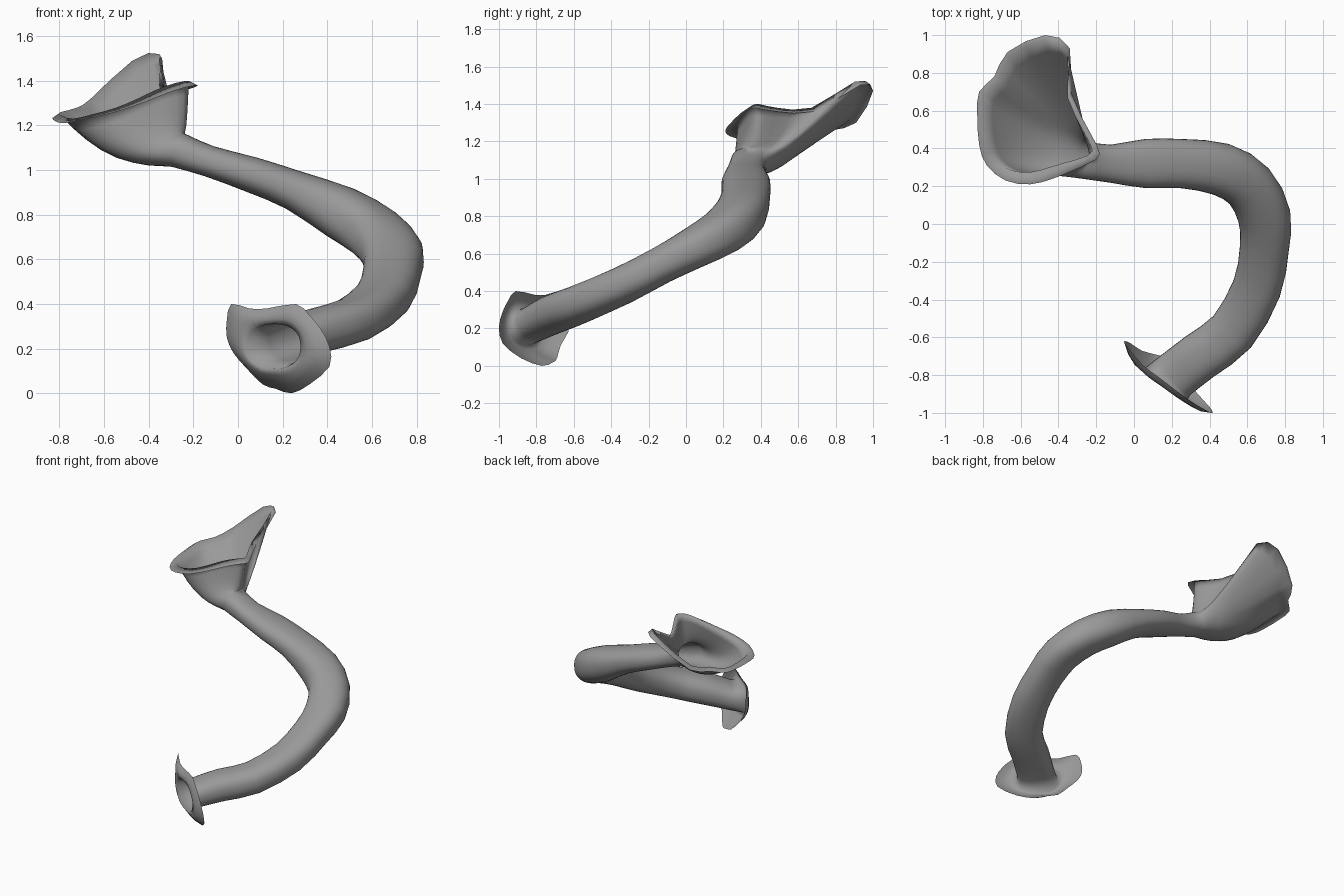
import bpy
import bmesh
from math import cos, sin, pi, copysign
from mathutils import Vector

SIDES = 32

cube = bpy.data.objects.get("Cube")
if cube:
    bpy.data.objects.remove(cube, do_unlink=True)

# Centre line of the tube: x, y, z, half width, half height
STATIONS = [
    (.22, -.8, .23, .13, .09), (.35, -.7, .28, .13, .1), (.52, -.57, .33, .13, .1),
    (.65, -.34, .43, .13, .1), (.69, -.13, .54, .13, .1), (.69, .04, .63, .14, .11),
    (.61, .2, .72, .14, .12), (.46, .29, .81, .14, .12), (.25, .32, .91, .13, .09),
    (.06, .32, .98, .13, .08), (-.13, .32, 1.04, .1, .07), (-.27, .34, 1.09, .1, .08),
]

# Wavy outline of the lower flange, from its top round the right side
FLANGE_RIM = [
    (.13, -.81, .38), (.05, -.75, .38), (-.03, -.66, .4), (-.05, -.63, .33),
    (-.05, -.62, .25), (-.02, -.63, .18), (.04, -.67, .11), (.11, -.69, .04),
    (.17, -.71, .02), (.24, -.77, 0), (.32, -.88, .04), (.41, -.98, .12),
    (.41, -1, .21), (.37, -.98, .29), (.32, -.95, .35), (.26, -.91, .4),
]

# Outline of the upper scoop, from its pointed corner round the front
SCOOP_RIM = [
    (-.18, .37, 1.38), (-.24, .32, 1.37), (-.33, .28, 1.34), (-.43, .24, 1.3),
    (-.55, .21, 1.26), (-.68, .23, 1.23), (-.78, .31, 1.21), (-.82, .42, 1.22),
    (-.83, .58, 1.23), (-.82, .7, 1.24), (-.74, .78, 1.26), (-.67, .91, 1.3),
    (-.47, 1, 1.47), (-.34, .93, 1.5), (-.33, .69, 1.36), (-.23, .48, 1.36),
]


def smooth_path(padded, steps):
    """Smooth curve through all points but the first and last."""
    path = []
    for a, b, c, d in zip(padded, padded[1:], padded[2:], padded[3:]):
        for step in range(steps):
            t = step / steps
            path.append(b + (c - a) * (t / 2) + (2 * a - 5 * b + 4 * c - d) * (t * t / 2)
                        + (3 * b - a - 3 * c + d) * (t ** 3 / 2))
    return path


def smooth_loop(points):
    """Closed outline with one extra point on each side."""
    points = [Vector(p) for p in points]
    return smooth_path([points[-1]] + points + points[:2], 2)


def fuller(value):
    """Push a sine or cosine outward for a slightly boxy oval."""
    return copysign(abs(value) ** .85, value)


def oval(centre, side, up):
    angles = [2 * pi * k / SIDES for k in range(SIDES)]
    return [centre + up * fuller(cos(a)) - side * fuller(sin(a)) for a in angles]


def tube_rings(stations):
    """Oval cross-sections that stay level along the path."""
    points = [Vector(s) for s in stations]
    start, end = 2 * points[0] - points[1], 2 * points[-1] - points[-2]
    path = smooth_path([start] + points + [end], 2) + [points[-1]]
    rings = []
    for i, station in enumerate(path):
        step = path[min(i + 1, len(path) - 1)] - path[max(i - 1, 0)]
        tangent = Vector(step[:3]).normalized()
        side = tangent.cross(Vector((0, 0, 1))).normalized()
        up = side.cross(tangent)
        rings.append(oval(Vector(station[:3]), side * station[3], up * station[4]))
    return rings


def bowl_point(p, q, t):
    """Point on the bowl wall: rounded at the front, straighter at the back."""
    back = min(1, max(0, (q.y - .4) / .45))
    point = p.lerp(q, t ** .5)
    point.z = p.z + (q.z - p.z) * t ** (1.4 - .8 * back)
    return point


def lip_point(p, middle):
    """Step in from the scoop rim, further along the front."""
    inward = Vector((middle.x - p.x, middle.y - p.y, 0)).normalized()
    return p + inward * (.03 + .035 * max(0, inward.y)) + Vector((0, 0, .02))


# Tube
tube = tube_rings(STATIONS)

# Lower flange, with a slanted mouth that leads into the tube
flange_rim = smooth_loop(FLANGE_RIM)
mouth = oval(Vector((.16, -.855, .21)), Vector((.12, -.08, 0)), Vector((0, 0, .1)))
forward = Vector((-.01, -.015, 0))
flange = [flange_rim]
for t in (.65, .3):
    flange.append([p.lerp(q, t) + forward for p, q in zip(mouth, flange_rim)])
flange.append(mouth)

# Bowl of the scoop, ending in a broad lip
scoop_rim = smooth_loop(SCOOP_RIM)
middle = sum(scoop_rim, Vector()) / SIDES
lip = [lip_point(p, middle) for p in scoop_rim]
scoop = [[bowl_point(p, q, t) for p, q in zip(tube[-1], lip)]
         for t in (.04, .12, .25, .42, .6, .8, 1)]
scoop.append(scoop_rim)

# Join all rings into one open skin
bm = bmesh.new()
rows = [[bm.verts.new(p) for p in ring] for ring in flange + tube + scoop]
for low, high in zip(rows, rows[1:]):
    for k in range(SIDES):
        n = (k + 1) % SIDES
        bm.faces.new((low[k], low[n], high[n], high[k])).smooth = True
bmesh.ops.recalc_face_normals(bm, faces=bm.faces)
mesh = bpy.data.meshes.new("curved_horn")
bm.to_mesh(mesh)
bm.free()
horn = bpy.data.objects.new("curved_horn", mesh)
bpy.context.collection.objects.link(horn)

# Plain grey finish
grey = bpy.data.materials.new("plain_grey")
grey.use_nodes = True
colour = (.32, .32, .32, 1)
grey.diffuse_color = colour
grey.node_tree.nodes["Principled BSDF"].inputs["Base Color"].default_value = colour
mesh.materials.append(grey)
